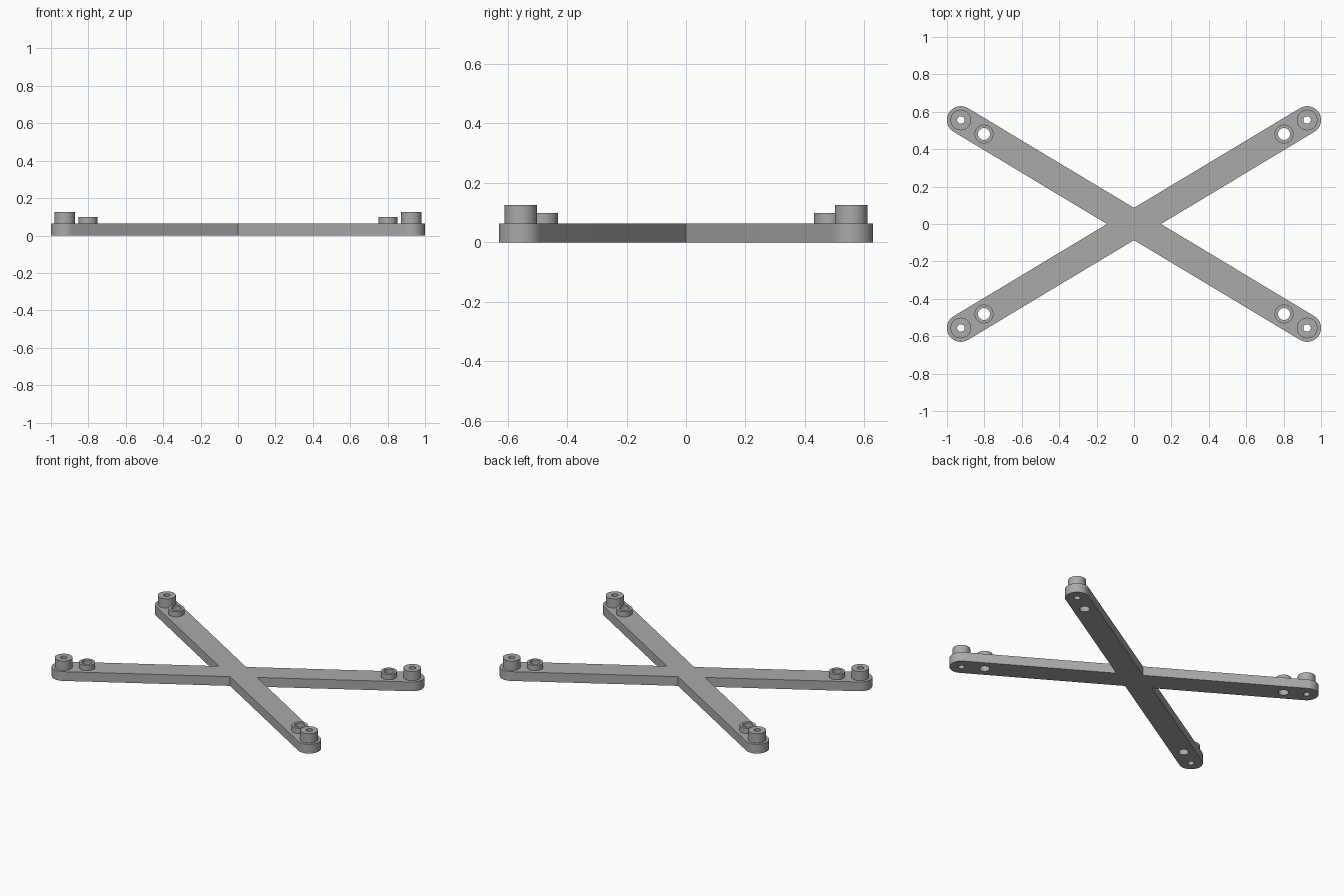
import bpy, bmesh, math
from mathutils import Vector

cube = bpy.data.objects.get("Cube")
if cube:
    bpy.data.objects.remove(cube, do_unlink=True)

TOP = 0.063                      # plate thickness
WIDTH = 0.074                    # half width of an arm
END = Vector((0.926, 0.556))     # centre of the rounded arm end
INNER = Vector((0.802, 0.481))   # centre of the low boss
POST_R, POST_HOLE, POST_TOP = 0.055, 0.02, 0.126
BOSS_R, BOSS_HOLE, BOSS_TOP = 0.05, 0.032, 0.099
SEGMENTS = 48
CORNERS = {"back_left": (1, 1), "back_right": (-1, 1),
           "front_right": (-1, -1), "front_left": (1, -1)}

grey = bpy.data.materials.new("plain grey")
grey.use_nodes = True
colour = (0.4, 0.4, 0.4, 1)
grey.diffuse_color = colour
grey.node_tree.nodes["Principled BSDF"].inputs["Base Color"].default_value = colour


def arc(centre, radius, start, sweep, steps):
    return [Vector((centre[0] + radius * math.cos(start + sweep * i / steps),
                    centre[1] + radius * math.sin(start + sweep * i / steps)))
            for i in range(steps + 1)]


def finish(obj):
    obj.data.materials.clear()
    obj.data.materials.append(grey)
    bpy.ops.object.select_all(action="DESELECT")
    obj.select_set(True)
    bpy.context.view_layer.objects.active = obj
    bpy.ops.object.shade_smooth_by_angle(angle=math.radians(30))


def add_object(name, mesh):
    obj = bpy.data.objects.new(name, mesh)
    bpy.context.collection.objects.link(obj)
    return obj


# Cross plate: outline with round arm ends, pierced by the boss holes
tilt = math.atan2(END.y, END.x)
outline, loops = [], []
for i, (sx, sy) in enumerate(CORNERS.values()):
    end = (END.x * sx, END.y * sy)
    heading = math.atan2(end[1], end[0])
    outline += arc(end, WIDTH, heading - math.pi / 2, math.pi, SEGMENTS // 2)
    notch = math.pi / 2 * (i + 1)
    reach = WIDTH / (math.cos(tilt) if i % 2 == 0 else math.sin(tilt))
    outline.append(Vector((math.cos(notch), math.sin(notch))) * reach)
    loops.append(arc(end, POST_HOLE, 0, math.tau, SEGMENTS)[:-1])
    loops.append(arc((INNER.x * sx, INNER.y * sy), BOSS_HOLE, 0, math.tau, SEGMENTS)[:-1])

curve = bpy.data.curves.new("plate_outline", "CURVE")
curve.dimensions = "2D"
curve.fill_mode = "BOTH"
curve.extrude = TOP / 2
for points in [outline] + loops:
    spline = curve.splines.new("POLY")
    spline.points.add(len(points) - 1)
    for point, p in zip(spline.points, points):
        point.co = (p.x, p.y, 0, 1)
    spline.use_cyclic_u = True
helper = add_object("plate_outline", curve)
bpy.context.view_layer.update()
mesh = bpy.data.meshes.new_from_object(
    helper.evaluated_get(bpy.context.evaluated_depsgraph_get()))
bpy.data.objects.remove(helper, do_unlink=True)
bm = bmesh.new()
bm.from_mesh(mesh)
bmesh.ops.remove_doubles(bm, verts=bm.verts, dist=1e-5)
bmesh.ops.translate(bm, verts=bm.verts, vec=(0, 0, TOP / 2))
bmesh.ops.recalc_face_normals(bm, faces=bm.faces)
bm.to_mesh(mesh)
bm.free()
finish(add_object("cross_plate", mesh))


# Hollow bosses: a wall profile spun around its axis
def boss(name, centre, radius, hole, top):
    bm = bmesh.new()
    wall = [bm.verts.new((r, 0, z)) for r, z in
            ((radius, TOP), (radius, top), (hole, top), (hole, TOP))]
    edges = [bm.edges.new(pair) for pair in zip(wall, wall[1:])]
    bmesh.ops.spin(bm, geom=wall + edges, cent=(0, 0, 0), axis=(0, 0, 1),
                   angle=math.tau, steps=SEGMENTS)
    bmesh.ops.remove_doubles(bm, verts=bm.verts, dist=1e-5)
    bmesh.ops.recalc_face_normals(bm, faces=bm.faces)
    # Make sure the rim faces upward
    rim = max(bm.faces, key=lambda f: f.calc_center_median().z)
    if rim.normal.z < 0:
        bmesh.ops.reverse_faces(bm, faces=bm.faces)
    mesh = bpy.data.meshes.new(name)
    bm.to_mesh(mesh)
    bm.free()
    obj = add_object(name, mesh)
    obj.location = (centre[0], centre[1], 0)
    finish(obj)


for corner, (sx, sy) in CORNERS.items():
    boss(corner + "_post", (END.x * sx, END.y * sy), POST_R, POST_HOLE, POST_TOP)
    boss(corner + "_low_boss", (INNER.x * sx, INNER.y * sy), BOSS_R, BOSS_HOLE, BOSS_TOP)
